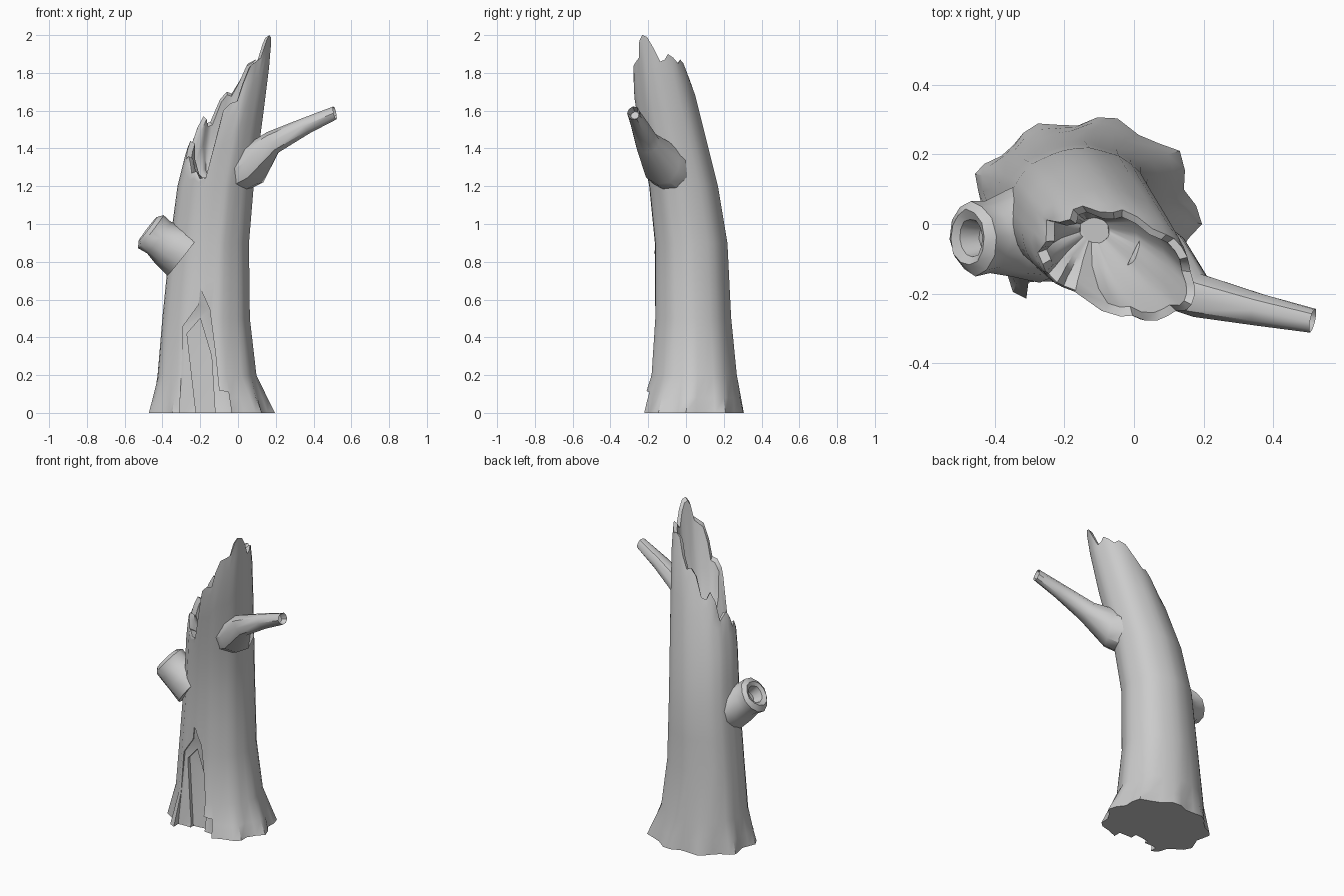
import bpy, bmesh, math, random
from mathutils import Vector

if "Cube" in bpy.data.objects:
    bpy.data.objects.remove(bpy.data.objects["Cube"])

random.seed(4)


def finish(name, bm, angle=35):
    bmesh.ops.recalc_face_normals(bm, faces=bm.faces[:])
    me = bpy.data.meshes.new(name)
    bm.to_mesh(me)
    bm.free()
    ob = bpy.data.objects.new(name, me)
    bpy.context.collection.objects.link(ob)
    return ob


def smooth(ob, angle):
    bpy.ops.object.select_all(action='DESELECT')
    ob.select_set(True)
    bpy.context.view_layer.objects.active = ob
    bpy.ops.object.shade_smooth_by_angle(angle=math.radians(angle))


def loft(name, rings):
    """Skin a list of closed point rings and cap both ends."""
    bm = bmesh.new()
    loops = [[bm.verts.new(p) for p in ring] for ring in rings]
    n = len(loops[0])
    for a, b in zip(loops, loops[1:]):
        for i in range(n):
            j = (i + 1) % n
            bm.faces.new((a[i], a[j], b[j], b[i]))
    bm.faces.new(loops[0])
    bm.faces.new(loops[-1])
    return finish(name, bm)


# Trunk extents by height: z, xmin, xmax, ymin, ymax
EXTENTS = [(0, -.47, .19, -.25, .31), (.2, -.425, .10, -.185, .27),
           (.5, -.40, .065, -.165, .24), (.9, -.36, .06, -.165, .22),
           (1.2, -.32, .085, -.195, .17), (1.5, -.245, .125, -.25, .095),
           (1.7, -.19, .15, -.28, .045), (2.0, -.10, .187, -.30, -.05)]

# Broken rim: angle in degrees (0 = +x, 90 = back), height
RIM = [(-28, 2.0), (-16, 1.99), (-6, 1.94), (5, 1.86), (16, 1.87), (27, 1.90),
       (38, 1.88), (48, 1.85), (60, 1.87), (74, 1.85), (84, 1.76), (94, 1.69),
       (104, 1.70), (114, 1.66), (123, 1.54), (132, 1.53), (141, 1.57),
       (150, 1.51), (157, 1.40), (166, 1.42), (175, 1.44), (184, 1.40),
       (193, 1.34), (203, 1.36), (213, 1.33), (222, 1.27), (232, 1.28),
       (242, 1.24), (252, 1.25), (257, 1.60), (268, 1.64), (279, 1.65),
       (284, 1.75), (292, 1.84), (303, 1.86), (314, 1.88), (322, 1.97)]
BARK = [random.uniform(-.02, .02) for _ in RIM]


def section(z):
    for a, b in zip(EXTENTS, EXTENTS[1:]):
        if z <= b[0]:
            break
    t = (z - a[0]) / (b[0] - a[0])
    x0, x1, y0, y1 = [p + (q - p) * t for p, q in zip(a[1:], b[1:])]
    return (x0 + x1) / 2, (y0 + y1) / 2, (x1 - x0) / 2, (y1 - y0) / 2


def trunk_point(i, z, scale=1.0):
    cx, cy, rx, ry = section(z)
    a = math.radians(RIM[i][0])
    root = max(0, 1 - z / .2)
    k = scale * (1 + BARK[i] + root * (.06 * math.cos(9 * a + .6) - .03))
    return cx + rx * k * math.cos(a), cy + ry * k * math.sin(a), z


# Trunk: outer skin up to the jagged rim, then down into the hollow
cols = range(len(RIM))
rings = [[trunk_point(i, z) for i in cols] for z in (0, .08, .2, .5, .7, .9, 1.05, 1.2)]
for f in (.5, .85):
    rings.append([trunk_point(i, 1.2 + f * (RIM[i][1] - 1.2)) for i in cols])
rings.append([trunk_point(i, RIM[i][1], .97) for i in cols])
rings.append([trunk_point(i, RIM[i][1] - .015, .82) for i in cols])
for f, s in ((.6, .72), (.25, .5), (.05, .2)):
    rings.append([trunk_point(i, 1.2 + f * (RIM[i][1] - 1.2), s) for i in cols])
trunk = loft("trunk", rings)


# Split in the bark at the front: stepped prisms, points are x, z, back y
def carve(name, outline):
    rear = [(x, y, z) for x, z, y in outline]
    front = [(x, -.5, z) for x, z, y in outline]
    cutter = loft(name, [front, rear])
    bm = bmesh.new()
    bm.from_mesh(cutter.data)
    bmesh.ops.triangulate(bm, faces=bm.faces[:])
    bm.to_mesh(cutter.data)
    bm.free()
    mod = trunk.modifiers.new(name, 'BOOLEAN')
    mod.operation = 'DIFFERENCE'
    mod.solver = 'EXACT'
    mod.object = cutter
    bpy.context.view_layer.objects.active = trunk
    bpy.ops.object.modifier_apply(modifier=name)
    bpy.data.objects.remove(cutter)


carve("bark_split", [(-.31, -.02, -.17), (-.29, .46, -.125), (-.21, .57, -.15),
                     (-.2, .66, -.155), (-.15, .55, -.135), (-.12, .32, -.125),
                     (-.1, .12, -.135), (-.05, .11, -.16), (-.03, -.02, -.175)])
carve("deep_split", [(-.22, -.02, -.14), (-.27, .42, -.105), (-.2, .5, -.11),
                     (-.14, .3, -.10), (-.12, -.02, -.13)])
smooth(trunk, 38)


# Limbs: rings of (centre, radius, facing direction)
def limb(name, stations, sides):
    rings = []
    for centre, r, normal in stations:
        n = Vector(normal).normalized()
        u = n.cross(Vector((0, 0, 1))).normalized()
        v = u.cross(n)
        ring = []
        for i in range(sides):
            a = math.tau * i / sides
            k = r * (1 + random.uniform(-.05, .05))
            ring.append(Vector(centre) + k * (math.cos(a) * u + math.sin(a) * v))
        rings.append(ring)
    smooth(loft(name, rings), 40)


# Hollow stub on the left
out = (-.79, -.05, .61)
limb("hollow_stub", [((-.28, -.02, .85), .15, out), ((-.36, -.03, .89), .125, out),
                     ((-.42, -.04, .925), .104, out), ((-.462, -.04, .96), .106, out),
                     ((-.478, -.04, .974), .08, out), ((-.468, -.04, .967), .055, out),
                     ((-.42, -.04, .93), .04, out)], 12)

# Broken branch on the right
along = (.84, -.2, .48)
limb("side_branch", [((.01, -.08, 1.28), .12, (1, -.5, .1)),
                     ((.085, -.125, 1.32), .113, (1, -.6, .25)),
                     ((.185, -.205, 1.43), .064, along),
                     ((.36, -.245, 1.52), .046, along),
                     ((.513, -.277, 1.587), .035, (.95, -.2, .2)),
                     ((.48, -.27, 1.575), .022, along)], 9)
